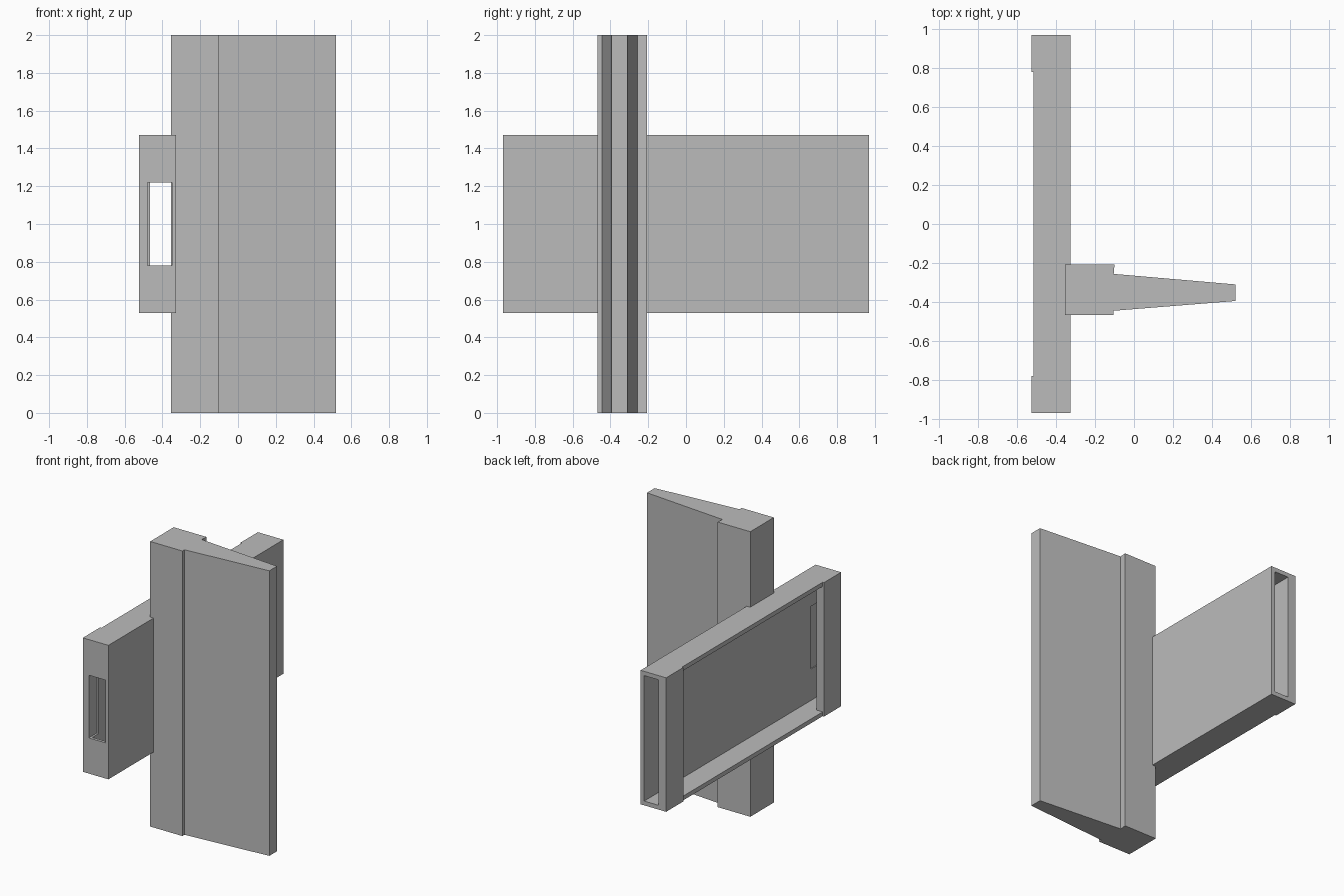
import bpy
import bmesh

cube = bpy.data.objects.get("Cube")
if cube:
    bpy.data.objects.remove(cube, do_unlink=True)

GREY = (0.5, 0.5, 0.5, 1.0)
grey = bpy.data.materials.new("plain_grey")
grey.use_nodes = True
grey.diffuse_color = GREY
grey.node_tree.nodes["Principled BSDF"].inputs["Base Color"].default_value = GREY


def prism(name, outline, z0, z1):
    """Extrude a plan outline of (x, y) points from z0 to z1."""
    bm = bmesh.new()
    base = bm.faces.new([bm.verts.new((x, y, z0)) for x, y in outline])
    top = bmesh.ops.extrude_face_region(bm, geom=[base])["geom"]
    verts = [v for v in top if isinstance(v, bmesh.types.BMVert)]
    bmesh.ops.translate(bm, vec=(0, 0, z1 - z0), verts=verts)
    bmesh.ops.recalc_face_normals(bm, faces=bm.faces[:])
    mesh = bpy.data.meshes.new(name)
    bm.to_mesh(mesh)
    bm.free()
    mesh.materials.append(grey)
    obj = bpy.data.objects.new(name, mesh)
    bpy.context.scene.collection.objects.link(obj)
    return obj


def cut(target, x0, x1, y0, y1, z0, z1):
    """Cut a box-shaped hole out of the target and bake the result."""
    cutter = prism("cutter", [(x0, y0), (x1, y0), (x1, y1), (x0, y1)], z0, z1)
    cutter.hide_render = True
    mod = target.modifiers.new("hole", "BOOLEAN")
    mod.operation = "DIFFERENCE"
    mod.solver = "EXACT"
    mod.object = cutter
    graph = bpy.context.evaluated_depsgraph_get()
    mesh = bpy.data.meshes.new_from_object(target.evaluated_get(graph))
    target.modifiers.clear()
    target.data = mesh
    bpy.data.objects.remove(cutter, do_unlink=True)


# Hollow cross beam, with raised pads at both ends of its outer side
END, PAD = 0.97, 0.78
INNER, OUTER, RAISED = -0.327, -0.515, -0.525
beam = prism("cross_beam", [
    (INNER, -END), (INNER, END), (RAISED, END), (RAISED, PAD),
    (OUTER, PAD), (OUTER, -PAD), (RAISED, -PAD), (RAISED, -END)], 0.53, 1.47)

# Long cavity open at the back end, wide side opening, short slot at the front
cut(beam, -0.465, -0.355, -0.95, 1.1, 0.56, 1.44)
cut(beam, -0.6, -0.355, -PAD, PAD, 0.56, 1.44)
cut(beam, -0.479, -0.349, -1.1, -0.88, 0.78, 1.22)

# Upright post with a tapering blade
prism("post_and_blade", [
    (-0.354, -0.468), (-0.104, -0.468), (-0.104, -0.445), (0.52, -0.395),
    (0.52, -0.31), (-0.104, -0.256), (-0.1, -0.207), (-0.354, -0.207)], 0.0, 2.0)
